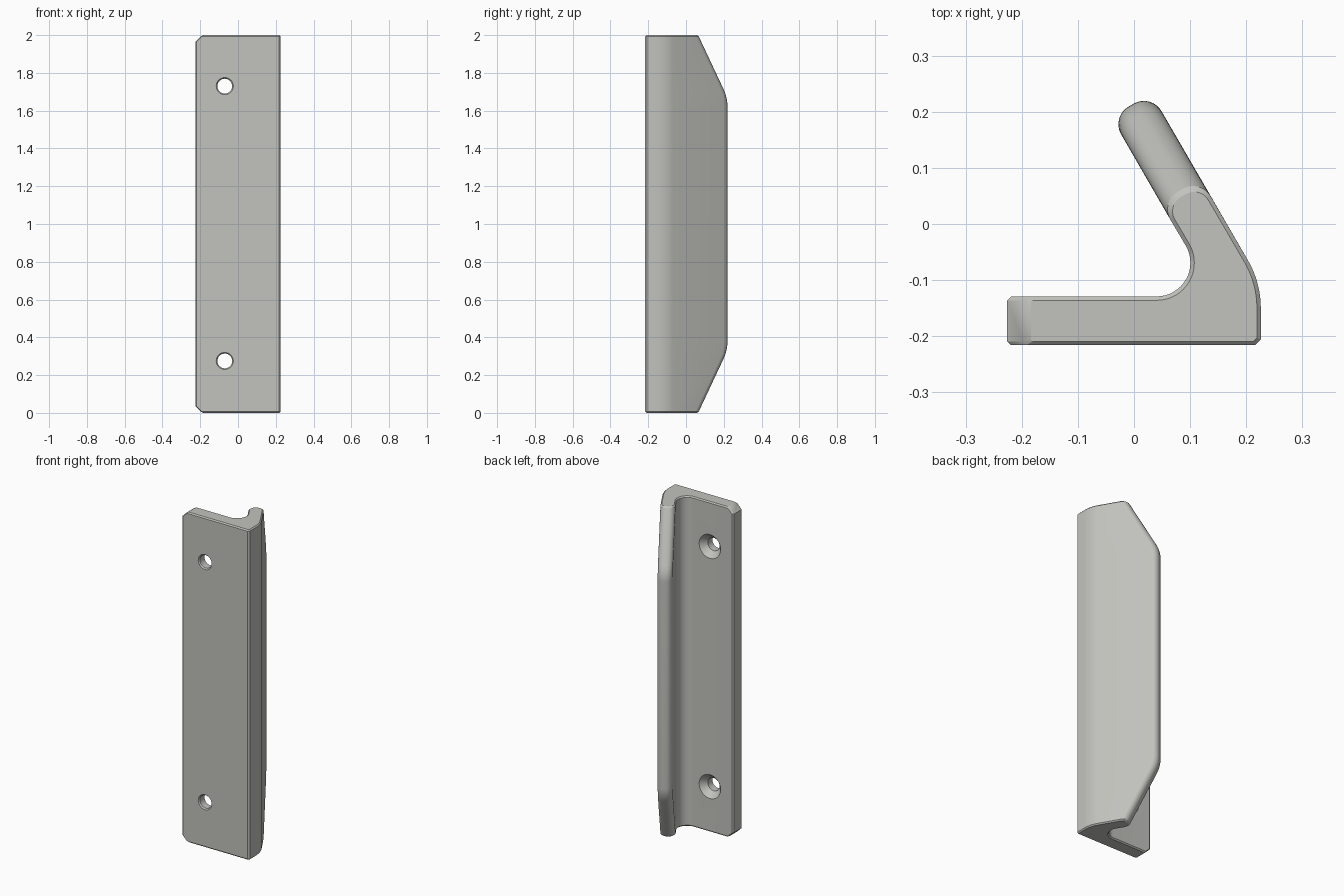
import bpy, bmesh, math
from mathutils import Vector

if "Cube" in bpy.data.objects:
    bpy.data.objects.remove(bpy.data.objects["Cube"])

grey = bpy.data.materials.new("light grey")
grey.diffuse_color = (0.54, 0.54, 0.51, 1)
grey.use_nodes = True
grey.node_tree.nodes["Principled BSDF"].inputs["Base Color"].default_value = grey.diffuse_color

HEIGHT, EDGE = 2.0, 0.007
ALONG = Vector((-0.5, 0.866))     # direction of the leaning lip
ACROSS = Vector((0.866, 0.5))     # across its thickness
INNER, OUTER, TIP, ROUND = 0.06, 0.143, 0.186, 0.036


def arc(cx, cy, r, a0, a1, n):
    angles = [math.radians(a0 + (a1 - a0) * i / n) for i in range(n + 1)]
    return [Vector((cx + r * math.cos(a), cy + r * math.sin(a))) for a in angles]


def lip_drop(z):
    """How far the lip end is cut back at a height, with a soft corner."""
    d = 0.33 - min(z, HEIGHT - z)
    w = 0.045
    if d > w:
        t = d
    elif d < -w:
        t = 0
    else:
        t = (d + w) ** 2 / (4 * w)
    return t * 0.179 / 0.33


def section(z):
    """Counter-clockwise plate and lip outline at a height."""
    left = -0.226 + max(0, 0.035 - min(z, HEIGHT - z))
    pts = [Vector(p) for p in ((left, -0.209), (left + EDGE, -0.216),
                               (0.216, -0.216), (0.226, -0.206))]
    pts += arc(0.056, -0.15, 0.17, 0, 30, 10)
    s = TIP - ROUND - lip_drop(z)
    for n, a0 in ((OUTER - ROUND, 30), (INNER + ROUND, 120)):
        c = ACROSS * n + ALONG * s
        pts += arc(c.x, c.y, ROUND, a0, a0 + 90, 8)
    pts += arc(0.0405, -0.069, 0.06, 30, -90, 16)
    pts += [Vector((left + EDGE, -0.129)), Vector((left, -0.136))]
    return pts


def inset(pts, d):
    out = []
    for i, p in enumerate(pts):
        a = (p - pts[i - 1]).normalized()
        b = (pts[(i + 1) % len(pts)] - p).normalized()
        na, nb = Vector((-a.y, a.x)), Vector((-b.y, b.x))
        out.append(p + (na + nb) * d / (1 + na.dot(nb)))
    return out


def make_object(name, bm):
    bmesh.ops.recalc_face_normals(bm, faces=bm.faces)
    mesh = bpy.data.meshes.new(name)
    bm.to_mesh(mesh)
    bm.free()
    mesh.materials.append(grey)
    obj = bpy.data.objects.new(name, mesh)
    bpy.context.collection.objects.link(obj)
    return obj


# Plate with leaning lip, lofted upwards with chamfered ends
half = [0, EDGE, 0.035] + [0.285 + 0.015 * i for i in range(7)]
levels = half + [HEIGHT - z for z in reversed(half)]
bm = bmesh.new()
rings = []
for z in levels:
    pts = section(z)
    if z in (0, HEIGHT):
        pts = inset(pts, EDGE)
    rings.append([bm.verts.new((p.x, p.y, z)) for p in pts])
for lo, hi in zip(rings, rings[1:]):
    for i in range(len(lo)):
        j = (i + 1) % len(lo)
        bm.faces.new((lo[i], lo[j], hi[j], hi[i]))
bm.faces.new(rings[0][::-1])
bm.faces.new(rings[-1])
handle = make_object("angled_pull_handle", bm)

# Countersunk screw holes: (y, radius) steps turned about the y axis
steps = [(-0.23, 0.058), (-0.209, 0.039), (-0.165, 0.039), (-0.128, 0.073), (-0.11, 0.073)]
N = 40
bm = bmesh.new()
for zc in (0.275, 1.73):
    loops = [[bm.verts.new((-0.07 + r * math.cos(2 * math.pi * k / N), y,
                            zc + r * math.sin(2 * math.pi * k / N))) for k in range(N)]
             for y, r in steps]
    for a, b in zip(loops, loops[1:]):
        for k in range(N):
            m = (k + 1) % N
            bm.faces.new((a[k], a[m], b[m], b[k]))
    bm.faces.new(loops[0])
    bm.faces.new(loops[-1])
cutter = make_object("screw_hole_cutter", bm)
cutter.hide_render = True
cutter.hide_viewport = True

holes = handle.modifiers.new("screw holes", 'BOOLEAN')
holes.operation = 'DIFFERENCE'
holes.solver = 'EXACT'
holes.object = cutter
bpy.context.view_layer.objects.active = handle
handle.select_set(True)
bpy.ops.object.modifier_apply(modifier=holes.name)
bpy.data.objects.remove(cutter)
bpy.ops.object.shade_smooth_by_angle(angle=math.radians(25))
